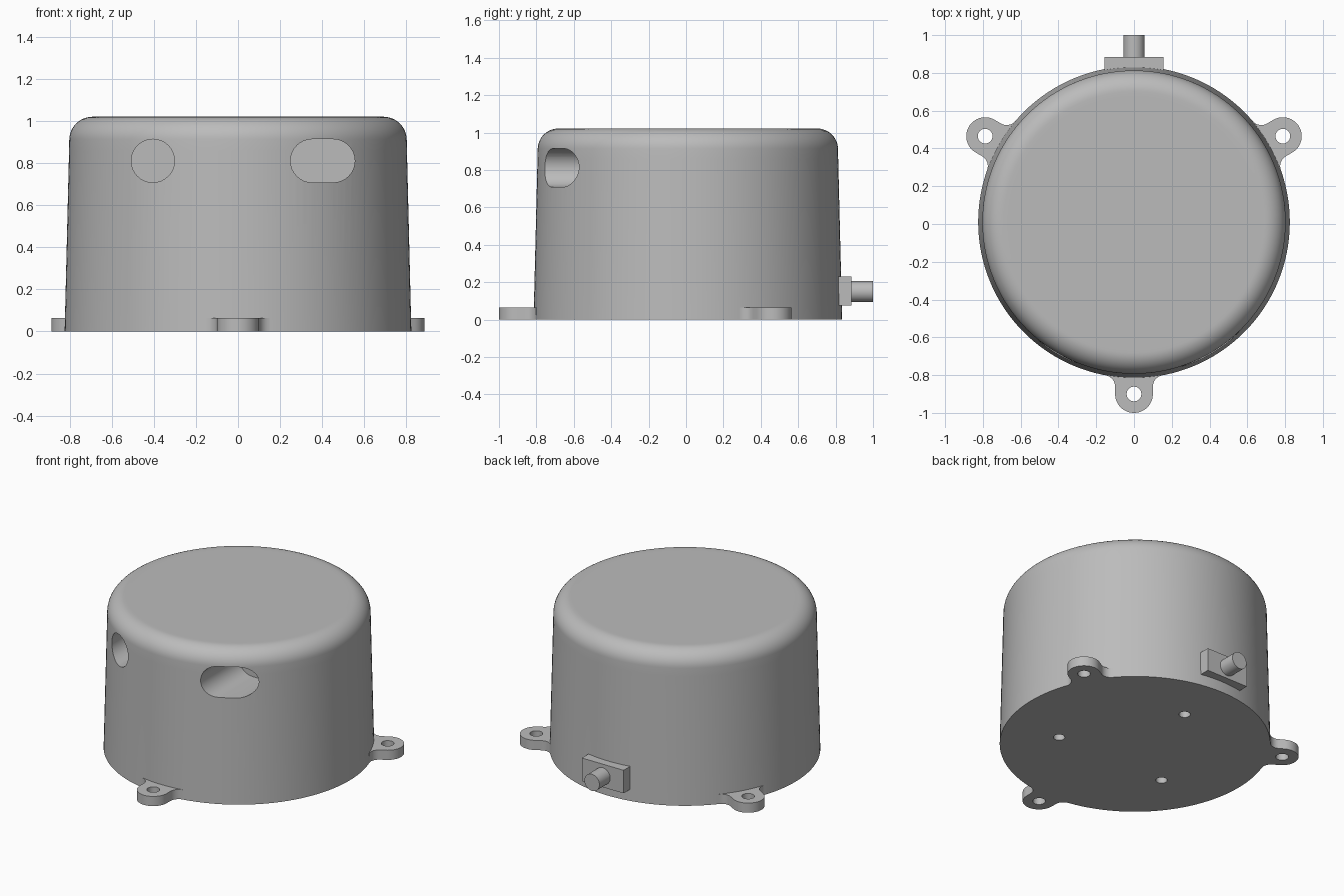
import bpy, bmesh
from math import cos, sin, pi, radians, sqrt
from mathutils import Matrix

if "Cube" in bpy.data.objects:
    bpy.data.objects.remove(bpy.data.objects["Cube"])

CENTRE = Matrix.Translation((0, 0.01, 0))
BODY_R, TAB_R, TAB_END, TAB_H = 0.825, 0.91, 0.1, 0.065

grey = bpy.data.materials.new("housing grey")
grey.use_nodes = True
grey.diffuse_color = (0.5, 0.5, 0.5, 1)
grey.node_tree.nodes["Principled BSDF"].inputs["Base Color"].default_value = grey.diffuse_color


def finish(name, bm, matrix):
    bmesh.ops.recalc_face_normals(bm, faces=bm.faces)
    mesh = bpy.data.meshes.new(name)
    bm.to_mesh(mesh)
    bm.free()
    mesh.transform(matrix)
    mesh.materials.append(grey)
    ob = bpy.data.objects.new(name, mesh)
    bpy.context.collection.objects.link(ob)
    return ob


def arc(cx, cy, r, start, end, n=16):
    """Points on an arc, angles in degrees."""
    steps = [radians(start + (end - start) * i / n) for i in range(n + 1)]
    return [(cx + r * cos(a), cy + r * sin(a)) for a in steps]


def prism(name, outline, low, high, matrix=Matrix()):
    bm = bmesh.new()
    face = bm.faces.new([bm.verts.new((x, y, low)) for x, y in outline])
    top = bmesh.ops.extrude_face_region(bm, geom=[face])["geom"]
    moved = [v for v in top if isinstance(v, bmesh.types.BMVert)]
    bmesh.ops.translate(bm, verts=moved, vec=(0, 0, high - low))
    return finish(name, bm, matrix)


def disc(x, y, r):
    return arc(x, y, r, 0, 360, 32)[:-1]


def activate(ob):
    bpy.ops.object.select_all(action='DESELECT')
    ob.select_set(True)
    bpy.context.view_layer.objects.active = ob


def cut(ob, cutter):
    mod = ob.modifiers.new("cut", 'BOOLEAN')
    mod.operation, mod.solver, mod.object = 'DIFFERENCE', 'EXACT', cutter
    cutter.hide_render = True
    activate(ob)
    bpy.ops.object.modifier_apply(modifier=mod.name)
    bpy.data.objects.remove(cutter)


# Drafted round housing with a rounded top edge
profile = [(0, 0), (BODY_R, 0), (0.804, 0.86)]
profile += arc(0.692, 0.911, 0.111, 2, 90, 12) + [(0.67, 1.022), (0, 1.022)]
bm = bmesh.new()
verts = [bm.verts.new((r, 0, z)) for r, z in profile]
edges = [bm.edges.new(pair) for pair in zip(verts, verts[1:])]
bmesh.ops.spin(bm, geom=verts + edges, cent=(0, 0, 0), axis=(0, 0, 1),
               angle=2 * pi, steps=128, use_merge=False)
bmesh.ops.remove_doubles(bm, verts=bm.verts, dist=0.0001)
housing = finish("housing", bm, CENTRE)

# Round and slotted openings in the front wall
to_front = Matrix.Rotation(pi / 2, 4, 'X')
slot = arc(0.453, 0.812, 0.103, -90, 90) + arc(0.353, 0.812, 0.103, 90, 270)
for outline in (disc(-0.405, 0.812, 0.103), slot):
    cut(housing, prism("opening_cutter", outline, 0.35, 1.1, to_front))

# Three screw holes in the underside
for angle in (90, 210, 330):
    spin = CENTRE @ Matrix.Rotation(radians(angle), 4, 'Z')
    cut(housing, prism("screw_cutter", disc(0.47, 0, 0.035), -0.1, 0.1, spin))

# Mounting tabs with filleted necks
fillet = 0.06
side = TAB_END + fillet
neck = sqrt((BODY_R + fillet) ** 2 - side ** 2)
meet = 180 + 10.4
half = arc(TAB_R, 0, TAB_END, 0, 90) + arc(neck, side, fillet, 270, meet, 8)
half.append((0.78, 0.14))
outline = half + [(x, -y) for x, y in reversed(half[1:])]
parts = [housing]
for name, angle in (("left_tab", 30), ("right_tab", 150), ("front_tab", 270)):
    spin = CENTRE @ Matrix.Rotation(radians(angle), 4, 'Z')
    tab = prism(name, outline, 0, TAB_H, spin)
    cut(tab, prism("tab_cutter", disc(TAB_R, 0, 0.039), -0.1, 0.2, spin))
    parts.append(tab)

# Cable outlet on the back
plate = [(-0.155, 0.075), (0.155, 0.075), (0.155, 0.23), (-0.155, 0.23)]
parts.append(prism("outlet_plate", plate, -0.885, -0.8, to_front))
parts.append(prism("cable_stub", disc(0, 0.15, 0.056), -1.0, -0.8, to_front))

for ob in parts:
    activate(ob)
    bpy.ops.object.shade_smooth_by_angle(angle=radians(30))
